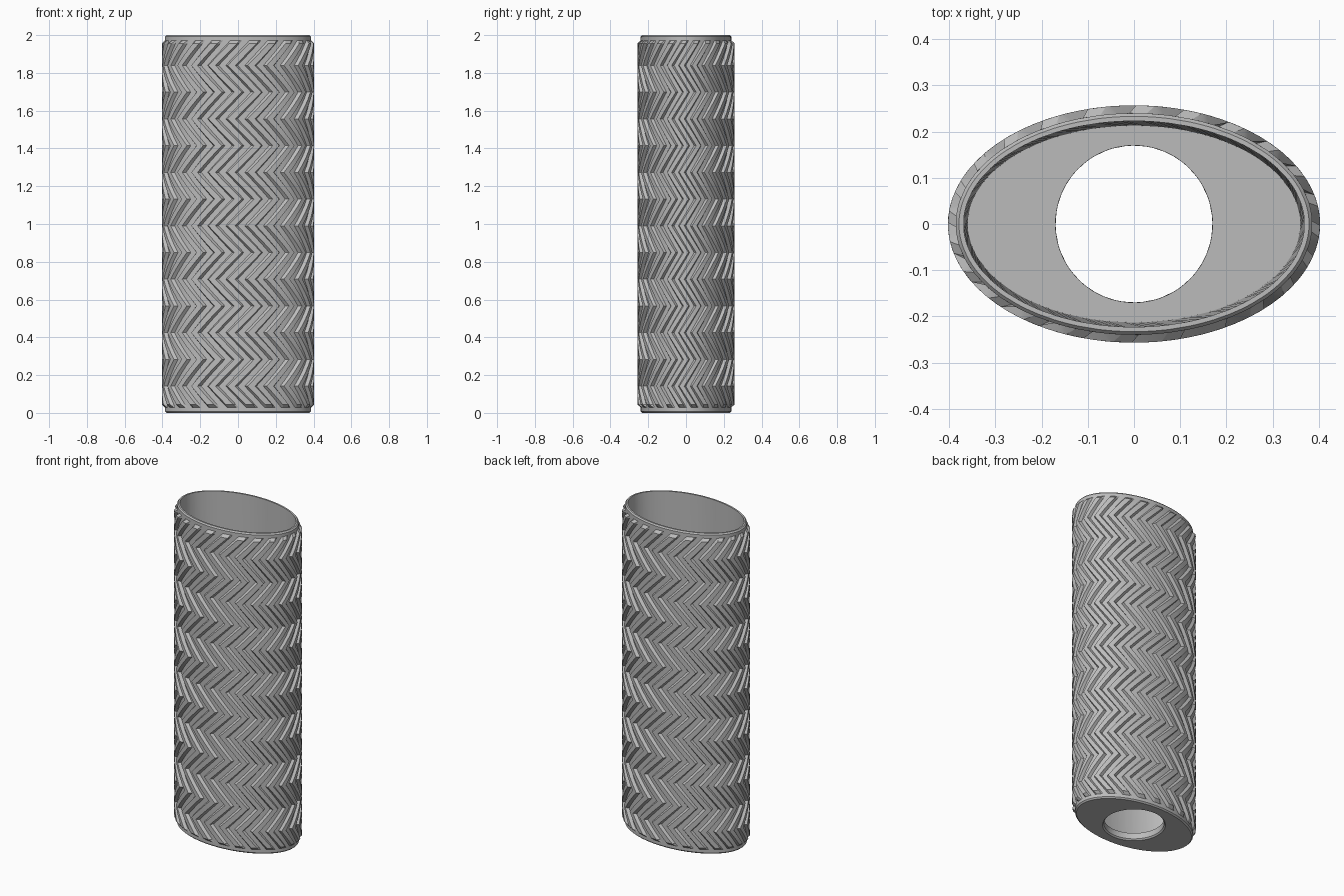
import bpy
import bmesh
from math import cos, sin, radians, tau

if "Cube" in bpy.data.objects:
    bpy.data.objects.remove(bpy.data.objects["Cube"], do_unlink=True)

RIBS = 24            # ribs around the sleeve
BANDS = 14           # herringbone bands up the sleeve
PITCH = 0.1415       # height of one band
TWIST = radians(20)  # swing of a rib across one band
STEPS = 4            # rows per band
RISE = 0.017         # rib height
BODY = (0.386, 0.24)

# Angles of one rib's corners (as a share of the rib spacing) and whether each is raised
CORNERS = [(-0.31, 0), (-0.19, 1), (0.19, 1), (0.31, 0), (0.5, 0)]


def swing(z):
    """Zigzag angle of the ribs at height z."""
    t = min(max(z / PITCH, 0), BANDS) % 2
    return -TWIST * (t if t < 1 else 2 - t)


def ring(bm, rx, ry, z, rise=0.0):
    """One closed ring of points, with the rib crests lifted by rise."""
    verts = []
    for i in range(RIBS):
        for share, up in CORNERS:
            a = (i + share) * tau / RIBS + swing(z)
            verts.append(bm.verts.new(((rx + rise * up) * cos(a),
                                       (ry + rise * up) * sin(a), z)))
    return verts


bm = bmesh.new()
rings = []

# Underside: hole edge, flat base, chamfer
rings.append(ring(bm, 0.17, 0.17, 0.008))
rings.append(ring(bm, 0.178, 0.178, 0))
rings.append(ring(bm, 0.378, 0.232, 0))
rings.append(ring(bm, *BODY, 0.008))
rings.append(ring(bm, *BODY, 0.028))

# Ribbed wall, with the ribs fading out at both ends
for k in range(BANDS * STEPS + 1):
    z = PITCH * k / STEPS
    if 0.05 < z < 1.95:
        rings.append(ring(bm, *BODY, z, RISE))
    elif z < 0.04 and k == 1:
        rings.append(ring(bm, *BODY, 0.044, RISE))
rings.append(ring(bm, *BODY, 1.956, RISE))
rings.append(ring(bm, *BODY, 1.972))

# Rim, tapered inner wall, floor and hole
rings.append(ring(bm, *BODY, 1.992))
rings.append(ring(bm, 0.379, 0.233, 2))
rings.append(ring(bm, 0.369, 0.223, 2))
rings.append(ring(bm, 0.36, 0.213, 0.045))
rings.append(ring(bm, 0.17, 0.17, 0.045))

# Join each ring to the next, closing back to the hole edge
for low, high in zip(rings, rings[1:] + rings[:1]):
    n = len(low)
    for i in range(n):
        j = (i + 1) % n
        bm.faces.new((low[i], low[j], high[j], high[i]))
bmesh.ops.recalc_face_normals(bm, faces=bm.faces)

mesh = bpy.data.meshes.new("ribbed_sleeve")
bm.to_mesh(mesh)
bm.free()
sleeve = bpy.data.objects.new("ribbed_sleeve", mesh)
bpy.context.collection.objects.link(sleeve)

# Plain grey finish
grey = bpy.data.materials.new("plain_grey")
grey.use_nodes = True
colour = (0.5, 0.5, 0.5, 1)
grey.diffuse_color = colour
grey.node_tree.nodes["Principled BSDF"].inputs["Base Color"].default_value = colour
mesh.materials.append(grey)

# Smooth the curved walls and keep the rib edges crisp
bpy.ops.object.select_all(action="DESELECT")
sleeve.select_set(True)
bpy.context.view_layer.objects.active = sleeve
bpy.ops.object.shade_smooth_by_angle(angle=radians(25))
